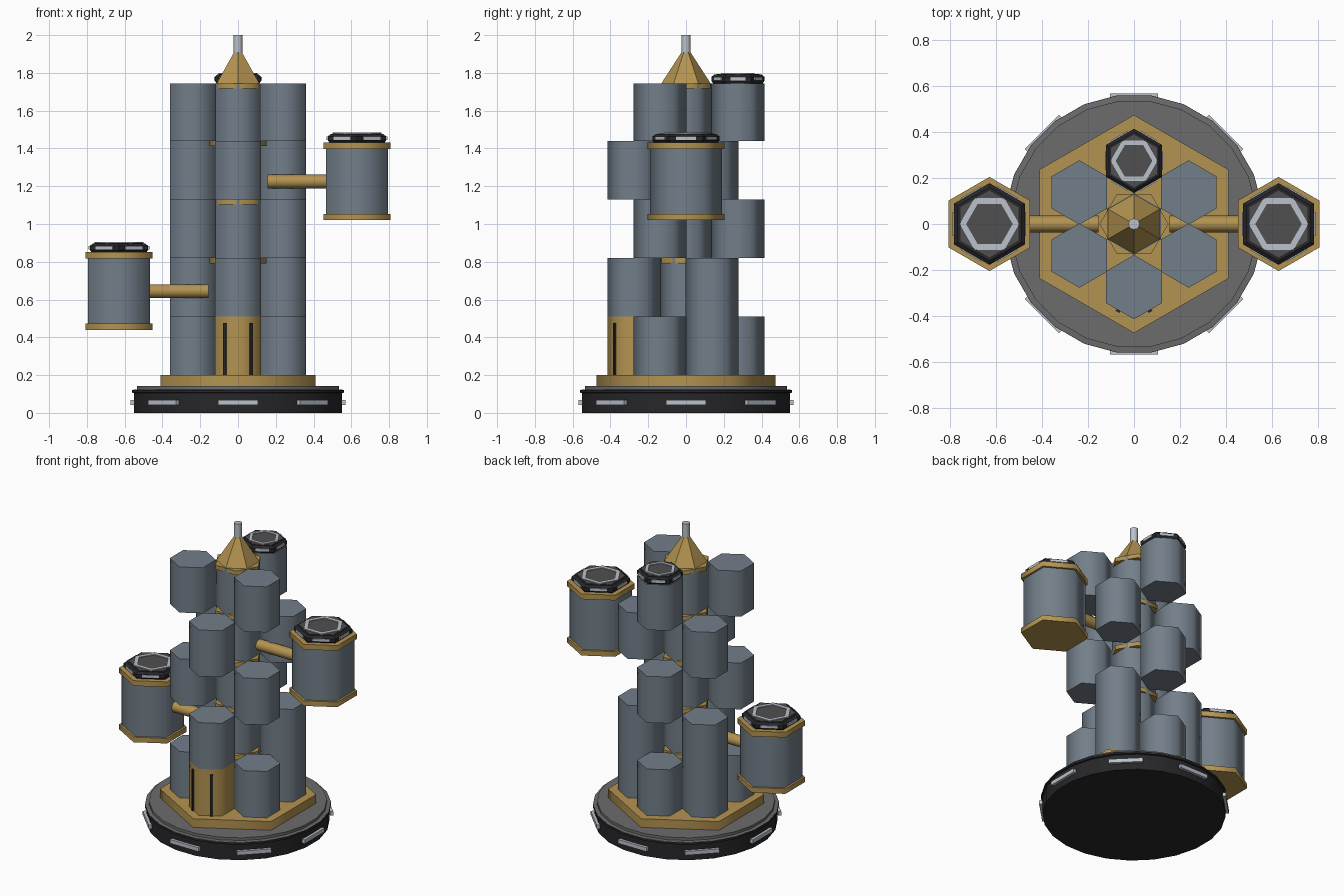
import bpy, bmesh
from math import sin, cos, pi, radians

if "Cube" in bpy.data.objects:
    bpy.data.objects.remove(bpy.data.objects["Cube"])


def mat(name, r, g, b):
    m = bpy.data.materials.new(name)
    m.diffuse_color = (r, g, b, 1)
    m.use_nodes = True
    m.node_tree.nodes["Principled BSDF"].inputs["Base Color"].default_value = m.diffuse_color
    return m


SLATE = mat("slate", 0.17, 0.21, 0.25)
GOLD = mat("gold", 0.45, 0.29, 0.08)
DARK = mat("dark", 0.02, 0.02, 0.023)
GREY = mat("grey", 0.15, 0.15, 0.15)
PANEL = mat("panel", 0.08, 0.08, 0.08)
SILVER = mat("silver", 0.5, 0.54, 0.6)


def finish(name, bm, m, loc=(0, 0, 0), rot=(0, 0, 0), smooth=65):
    bmesh.ops.recalc_face_normals(bm, faces=bm.faces)
    me = bpy.data.meshes.new(name)
    bm.to_mesh(me)
    bm.free()
    o = bpy.data.objects.new(name, me)
    bpy.context.collection.objects.link(o)
    me.materials.append(m)
    o.location, o.rotation_euler = loc, rot
    if smooth:
        bpy.ops.object.select_all(action='DESELECT')
        o.select_set(True)
        bpy.context.view_layer.objects.active = o
        bpy.ops.object.shade_smooth_by_angle(angle=radians(smooth))
    return o


def stack(name, prof, m, x=0, y=0, sides=6, turn=0, rot=(0, 0, 0), z=0,
          ring=False, smooth=65):
    """Polygonal lathe of (radius, z) points; first corner points along +y."""
    bm = bmesh.new()
    loops = [[bm.verts.new((r * sin(turn + 2 * pi * i / sides),
                            r * cos(turn + 2 * pi * i / sides), h))
              for i in range(sides)] for r, h in prof]
    pairs = list(zip(loops, loops[1:]))
    if ring:
        pairs.append((loops[-1], loops[0]))
    else:
        bm.faces.new(loops[0])
        bm.faces.new(loops[-1])
    for a, b in pairs:
        for i in range(sides):
            j = (i + 1) % sides
            bm.faces.new((a[i], a[j], b[j], b[i]))
    return finish(name, bm, m, (x, y, z), rot, smooth)


def box(name, size, loc, m, yaw=0):
    bm = bmesh.new()
    bmesh.ops.create_cube(bm, size=1)
    bmesh.ops.scale(bm, vec=size, verts=bm.verts)
    return finish(name, bm, m, loc, (0, 0, yaw), 0)


def prism(name, r, z0, z1, m, x=0, y=0, **kw):
    return stack(name, [(r, z0), (r, z1)], m, x, y, **kw)


def landing_cap(name, r, x, y, z):
    """Dark hexagonal pad with light windows and a raised light ring."""
    stack(name + "_rim", [(r * .94, z), (r, z + .012), (r, z + .034), (r * .9, z + .046)],
          DARK, x, y, smooth=20)
    prism(name + "_panel", r * .82, z + .04, z + .049, PANEL, x, y)
    a, b = r * .73, r * .57
    stack(name + "_ring", [(b, z + .044), (a, z + .044), (a, z + .054), (b, z + .054)],
          SILVER, x, y, turn=pi / 6, ring=True)
    for k in range(6):
        t = k * pi / 3
        d = r * .866
        box(name + "_window", (.012, r * .58, .018),
            (x + d * cos(t), y + d * sin(t), z + .024), SILVER, t)


# Round base with light strips
stack("base_drum", [(.555, 0), (.555, .105), (.565, .107), (.565, .12)], DARK,
      sides=24, turn=pi / 24, smooth=30)
stack("base_deck", [(.563, .115), (.563, .122), (.54, .124), (.54, .142)], GREY,
      sides=24, turn=pi / 24, smooth=30)
for k in range(8):
    t = k * pi / 4
    box("base_light", (.02, .21, .026), (.558 * cos(t), .558 * sin(t), .056), SILVER, t)
prism("hex_plinth", .475, .14, .2, GOLD)

# Central core with gold joint collars
LEVELS = [.2, .51, .82, 1.13, 1.44, 1.745]
prism("core", .135, .2, 1.745, SLATE)
for z in LEVELS[1:]:
    prism("core_collar", .15, z - .028, z, GOLD, turn=pi / 6)

# Alternating hexagonal modules around the core
D, R = .275, .14
for level, (z0, z1) in enumerate(zip(LEVELS, LEVELS[1:])):
    angles = (-30, 90, 210) if level % 2 == 0 else (-90, 30, 150)
    if level == 0:
        angles = (-30, 30, 90, 150, 210)
    for a in angles:
        t = radians(a)
        prism("module", R, z0, z1, SLATE, D * cos(t), D * sin(t))

# Gold entrance module with dark slots
prism("entrance", R, .2, .51, GOLD, 0, -D)
for s in (-1, 1):
    box("entrance_slot", (.018, .016, .275), (s * .068, -D - .101, .3375), DARK, s * pi / 6)

# Spire and antenna
stack("spire", [(.13, 1.745), (.02, 1.915)], GOLD, smooth=0)
prism("antenna", .024, 1.89, 2.0, SILVER, sides=12)

# Cap on the rear top module
landing_cap("rear_cap", .14, 0, D, 1.745)

# Outrigger pods on arms
for side, z in ((1, 1.02), (-1, .44)):
    x = side * .63
    prism("pod_body", .19, z + .01, z + .4, SLATE, x)
    prism("pod_floor", .205, z, z + .034, GOLD, x)
    prism("pod_roof", .205, z + .377, z + .412, GOLD, x)
    landing_cap("pod_cap", .178, x, 0, z + .41)
    prism("pod_arm", .036, .155, .475, GOLD, sides=12,
          rot=(0, side * pi / 2, 0), z=z + .205)
